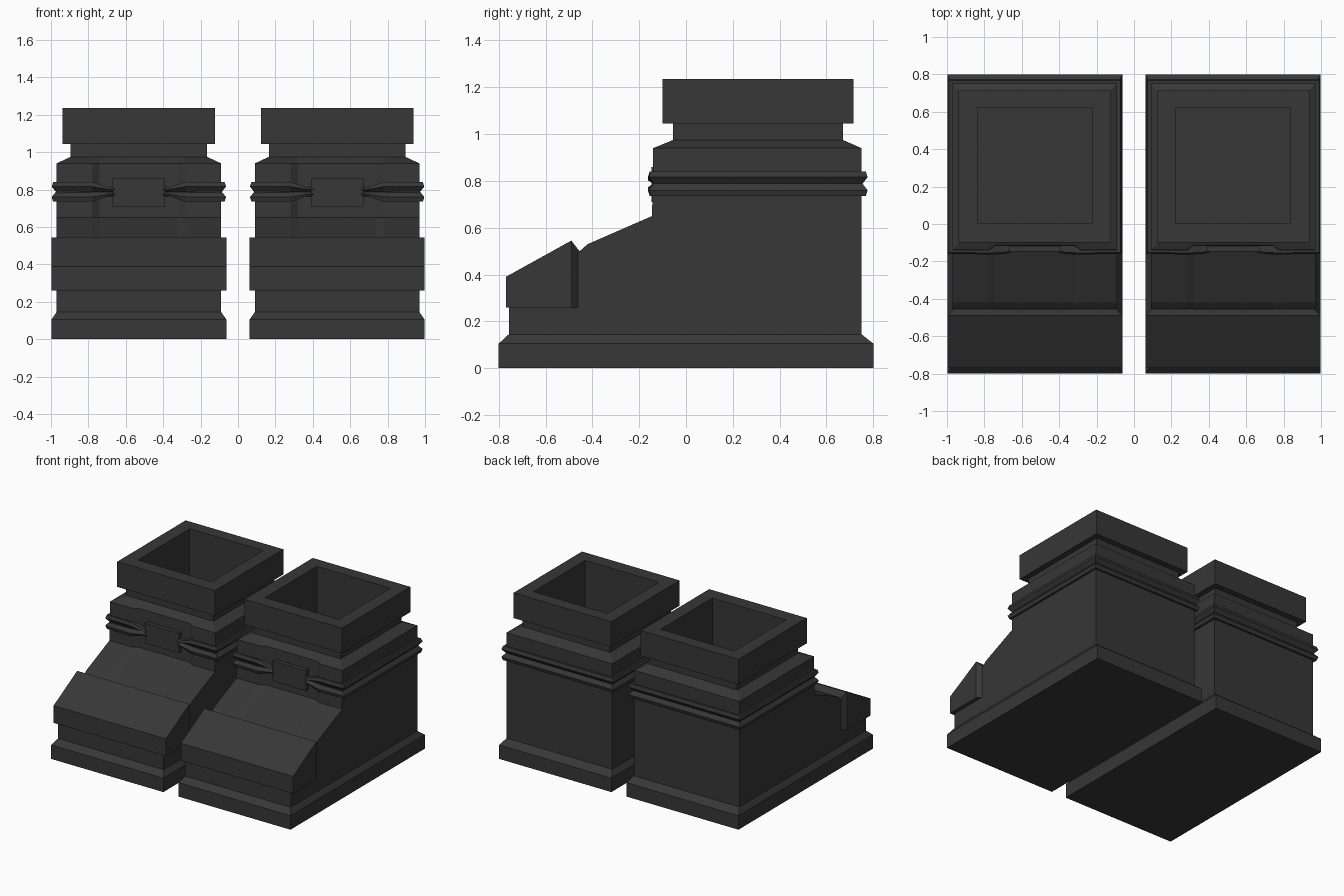
import bpy, bmesh

if "Cube" in bpy.data.objects:
    bpy.data.objects.remove(bpy.data.objects["Cube"])

mat = bpy.data.materials.new("charcoal")
mat.diffuse_color = (0.038, 0.038, 0.038, 1)
mat.use_nodes = True
mat.node_tree.nodes["Principled BSDF"].inputs["Base Color"].default_value = mat.diffuse_color
CX = 0.53  # sideways offset of each boot


def loft(name, rings, closed=True, cap_start=True, cap_end=True, drop=None):
    """Skin a list of rings, then place one copy on each side."""
    bm = bmesh.new()
    vs = [[bm.verts.new(p) for p in r] for r in rings]
    n = len(vs[0])
    for a, b in zip(vs, vs[1:]):
        for i in range(n if closed else n - 1):
            j = (i + 1) % n
            bm.faces.new((a[i], a[j], b[j], b[i]))
    if cap_start:
        bm.faces.new(vs[0][::-1])
    if cap_end:
        bm.faces.new(vs[-1])
    bmesh.ops.recalc_face_normals(bm, faces=bm.faces[:])
    if drop:
        bm.normal_update()
        gone = [f for f in bm.faces if drop(f)]
        bmesh.ops.delete(bm, geom=gone, context='FACES')
    me = bpy.data.meshes.new(name)
    bm.to_mesh(me)
    bm.free()
    me.materials.append(mat)
    for side, s in (("left", -1), ("right", 1)):
        ob = bpy.data.objects.new(f"{name}_{side}", me)
        ob.location.x = s * CX
        bpy.context.collection.objects.link(ob)


def rect(w, y0, y1, z, dent=None):
    """Rectangle ring; dent sets the front middle back by that amount."""
    front = [(-w, y0, z)]
    if dent is not None:
        front += [(-.25, y0, z), (-.21, y0 + dent, z), (.21, y0 + dent, z), (.25, y0, z)]
    return front + [(w, y0, z), (w, y1, z), (-w, y1, z)]


# sole with bevelled upper edge
loft("sole", [rect(.468, -.8, .8, 0), rect(.468, -.8, .8, .105),
              rect(.44, -.757, .75, .145)])


# foot and ankle: side profile swept across, with a recessed middle
def body(x, d):
    pts = [(-.757, .1), (-.757, .3), (-.46, .495 - d / 2), (-.42, .53 - d / 2),
           (-.145 + d, .65), (-.14 + d, .94), (.75, .94), (.75, .1)]
    return [(x, y, z) for y, z in pts]


loft("upper", [body(-.44, 0), body(-.25, 0), body(-.21, .025),
               body(.21, .025), body(.25, 0), body(.44, 0)],
     drop=lambda f: f.normal.z > .9 and f.calc_center_median().z > .9)

# sloping shoulder and neck
loft("neck", [rect(.44, -.14, .75, .94, .025), rect(.365, -.055, .67, .975, 0),
              rect(.365, -.055, .67, 1.05, 0)], cap_start=False, cap_end=False)

# hollow collar with the shaft opening
loft("collar", [rect(.36, -.05, .665, 1.045), rect(.407, -.1, .715, 1.045),
                rect(.407, -.1, .715, 1.235), rect(.307, .005, .62, 1.235),
                rect(.307, .005, .62, .7)], cap_start=False)


# toe cap, narrowing at the back edge
def cap_section(y, w, top):
    return [(-w, y, .26), (w, y, .26), (w, y, top), (-w, y, top)]


loft("toe_cap", [cap_section(-.77, .468, .39), cap_section(-.49, .468, .545),
                 cap_section(-.455, .435, .50)])

# double strap round the ankle, pinched towards the buckle
profile = [(-.02, -.05), (.018, -.053), (.026, -.028), (.004, 0),
           (.026, .028), (.018, .053), (-.02, .05)]
half = [(.13, -.12, 0, -1.3, .45), (.17, -.13, 0, -1.2, .5), (.25, -.137, 0, -1, 1),
        (.44, -.135, 1, -.9, 1), (.44, .75, 1, 1, 1)]
path = half + [(-x, y, -ox, oy, s) for x, y, ox, oy, s in reversed(half)]
loft("strap", [[(x + ox * o, y + oy * o, .788 + h * s) for o, h in profile]
               for x, y, ox, oy, s in path])

# buckle plate
loft("buckle", [rect(.14, -.148, -.1, .71), rect(.14, -.148, -.1, .86)])
